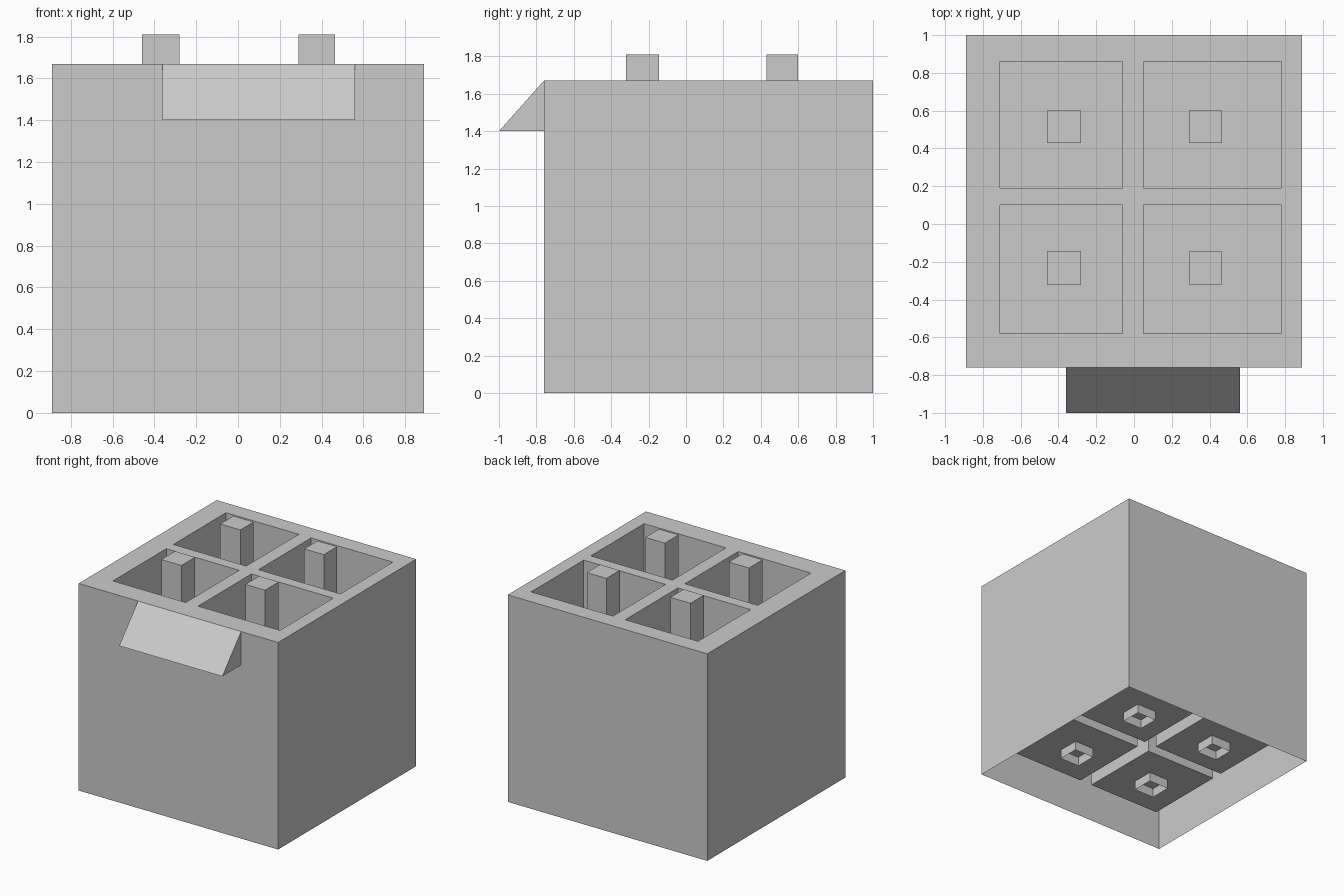
import bpy, bmesh

if "Cube" in bpy.data.objects:
    bpy.data.objects.remove(bpy.data.objects["Cube"])

TOP, FLOOR, PIN_LOW, PIN_TOP = 1.67, 0.18, 0.105, 1.81
XS = [-0.89, -0.71, -0.06, 0.05, 0.78, 0.89]
YS = [-0.76, -0.58, 0.10, 0.19, 0.86, 1.0]


def quad(bm, *pts):
    bm.faces.new([bm.verts.new(p) for p in pts])


def walls(bm, x0, x1, y0, y1, z0, z1):
    c = [(x0, y0), (x1, y0), (x1, y1), (x0, y1)]
    for (ax, ay), (bx, by) in zip(c, c[1:] + c[:1]):
        quad(bm, (ax, ay, z0), (bx, by, z0), (bx, by, z1), (ax, ay, z1))


def plate(bm, x0, x1, y0, y1, z):
    quad(bm, (x0, y0, z), (x1, y0, z), (x1, y1, z), (x0, y1, z))


def finish(bm, name):
    bmesh.ops.remove_doubles(bm, verts=bm.verts, dist=0.0005)
    bmesh.ops.recalc_face_normals(bm, faces=bm.faces)
    me = bpy.data.meshes.new(name)
    bm.to_mesh(me)
    bm.free()
    ob = bpy.data.objects.new(name, me)
    bpy.context.collection.objects.link(ob)


# Thin housing: open underneath, top rim with four deep wells
bm = bmesh.new()
walls(bm, XS[0], XS[-1], YS[0], YS[-1], 0, TOP)
for i in range(5):
    for j in range(5):
        cell = (XS[i], XS[i + 1], YS[j], YS[j + 1])
        if i % 2 and j % 2:
            walls(bm, *cell, FLOOR, TOP)
            plate(bm, *cell, FLOOR)
        else:
            plate(bm, *cell, TOP)
finish(bm, "housing")

# Hollow square pins, open underneath, passing through the well floors
for x0, x1, side in ((-0.46, -0.28, "left"), (0.29, 0.465, "right")):
    for y0, y1, end in ((-0.32, -0.145, "front"), (0.43, 0.60, "back")):
        bm = bmesh.new()
        walls(bm, x0, x1, y0, y1, PIN_LOW, PIN_TOP)
        plate(bm, x0, x1, y0, y1, PIN_TOP)
        finish(bm, f"pin_{end}_{side}")

# Wedge-shaped latch on the front
bm = bmesh.new()
tri = [(-0.76, 1.4), (-1.0, 1.4), (-0.76, TOP)]
left, right = [[bm.verts.new((x, y, z)) for y, z in tri] for x in (-0.36, 0.56)]
bm.faces.new(left)
bm.faces.new(right)
for a, b in ((0, 1), (1, 2)):
    bm.faces.new((left[a], left[b], right[b], right[a]))
finish(bm, "latch")
latch = bpy.data.objects["latch"].data
# Make sure the open wedge faces outwards
if max(latch.polygons, key=lambda p: abs(p.normal.y)).normal.y > 0:
    latch.flip_normals()
